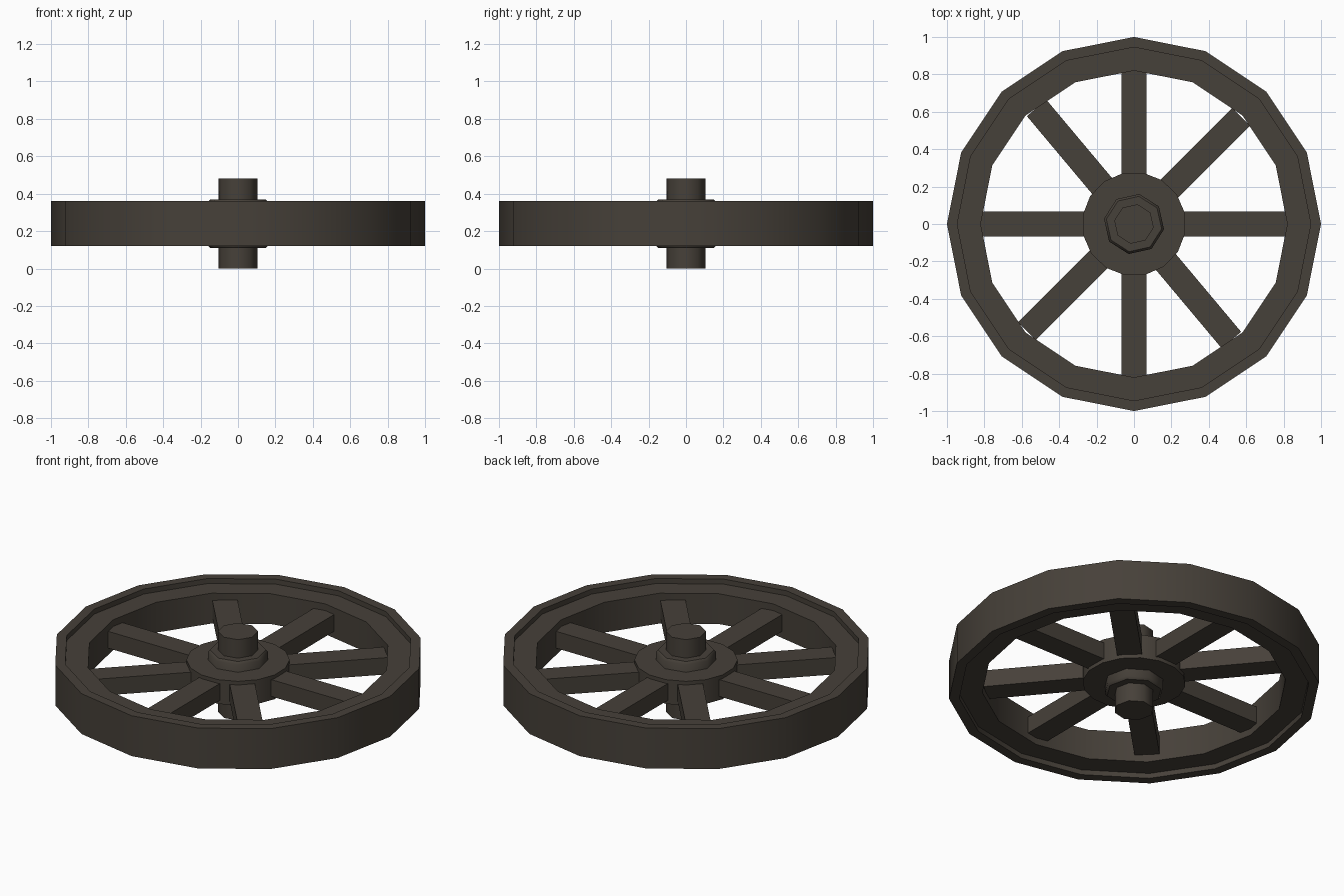
import bpy, bmesh, math
from mathutils import Matrix

if "Cube" in bpy.data.objects:
    bpy.data.objects.remove(bpy.data.objects["Cube"])

wood = bpy.data.materials.new("dark brown wood")
wood.diffuse_color = (0.062, 0.052, 0.041, 1)
wood.use_nodes = True
wood.node_tree.nodes["Principled BSDF"].inputs["Base Color"].default_value = wood.diffuse_color

MID = 0.24  # height of the wheel's centre plane


def finish(name, bm):
    bmesh.ops.recalc_face_normals(bm, faces=bm.faces)
    mesh = bpy.data.meshes.new(name)
    bm.to_mesh(mesh)
    bm.free()
    mesh.materials.append(wood)
    ob = bpy.data.objects.new(name, mesh)
    bpy.context.collection.objects.link(ob)
    bpy.ops.object.select_all(action='DESELECT')
    ob.select_set(True)
    bpy.context.view_layer.objects.active = ob
    bpy.ops.object.shade_smooth_by_angle(angle=math.radians(46))
    return ob


def lathe(name, half, sides, turn=0.0, closed=False):
    """Spin (radius, height above centre) points, mirrored below the centre plane."""
    prof = half + [(r, -h) for r, h in reversed(half)]
    bm = bmesh.new()
    rings = []
    for i in range(sides):
        a = math.radians(turn) + math.tau * i / sides
        rings.append([bm.verts.new((r * math.cos(a), r * math.sin(a), MID + h))
                      for r, h in prof])
    n = len(prof)
    for i in range(sides):
        p, q = rings[i], rings[(i + 1) % sides]
        for j in range(n if closed else n - 1):
            k = (j + 1) % n
            bm.faces.new((p[j], q[j], q[k], p[k]))
    if not closed:
        bm.faces.new([r[0] for r in rings])
        bm.faces.new([r[-1] for r in rings])
    return finish(name, bm)


# Rim: raised outer tyre band stepping down to the inner felloe
# (profile runs from the inner wall, over the top, to the outer wall and back)
bm_half = [(0.82, 0.09), (0.945, 0.09), (0.945, 0.12), (1.0, 0.12)]
prof_rim = lathe("rim", bm_half, 16, closed=True)

# Hub disc, collars and axle
lathe("hub", [(0.278, 0.072)], 16, -10)
lathe("hub_collar", [(0.15, 0.13), (0.163, 0.117)], 8, -10)
lathe("axle", [(0.107, 0.24)], 8, -10)

# Spokes: diagonals on one side are slightly off 45 degrees
for i, ang in enumerate([0, 45, 90, 130, 180, 225, 270, 310]):
    end = 0.825 if ang % 90 == 0 else 0.81
    bm = bmesh.new()
    bmesh.ops.create_cube(bm, size=1, matrix=(
        Matrix.Rotation(math.radians(ang), 4, 'Z')
        @ Matrix.Translation(((0.2 + end) / 2, 0, MID))
        @ Matrix.Diagonal((end - 0.2, 0.136, 0.1, 1))))
    finish("spoke_%d" % (i + 1), bm)
